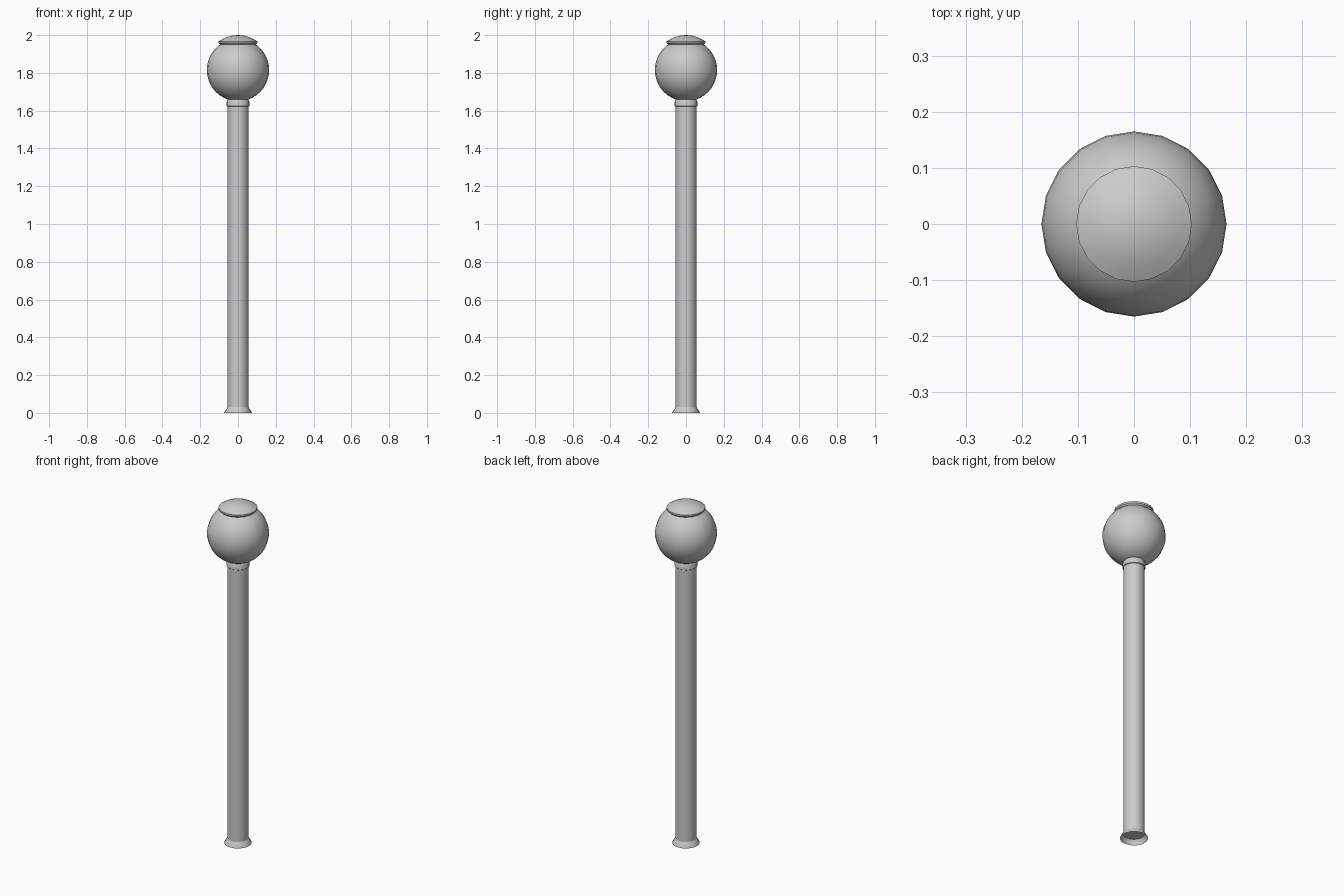
import bpy, bmesh
from math import sin, cos, pi, radians

if "Cube" in bpy.data.objects:
    bpy.data.objects.remove(bpy.data.objects["Cube"])

SIDES = 20


def lathe(name, profile, angle=35):
    """Revolve (radius, z) points around z; radius 0 closes to a pole."""
    bm = bmesh.new()
    rings = []
    for r, z in profile:
        if r == 0:
            rings.append([bm.verts.new((0, 0, z))] * SIDES)
        else:
            rings.append([bm.verts.new((r * cos(2 * pi * i / SIDES),
                                        r * sin(2 * pi * i / SIDES), z))
                          for i in range(SIDES)])
    for a, b in zip(rings, rings[1:]):
        for i in range(SIDES):
            j = (i + 1) % SIDES
            bm.faces.new(dict.fromkeys((a[i], a[j], b[j], b[i])))
    me = bpy.data.meshes.new(name)
    bm.to_mesh(me)
    bm.free()
    ob = bpy.data.objects.new(name, me)
    bpy.context.collection.objects.link(ob)
    bpy.ops.object.select_all(action='DESELECT')
    ob.select_set(True)
    bpy.context.view_layer.objects.active = ob
    bpy.ops.object.shade_smooth_by_angle(angle=radians(angle))
    return ob


# Flared foot, open underneath
lathe("base_flare", [(0.073, 0), (0.072, 0.005), (0.056, 0.03)])

# Straight post
lathe("post", [(0, 0.027), (0.056, 0.027), (0.056, 1.63)])

# Collar under the globe
lathe("collar", [(0.056, 1.622), (0.06, 1.625), (0.06, 1.647), (0.054, 1.66)])

# Globe
R, CZ, N = 0.165, 1.815, 20
globe = [(R * sin(pi * k / N) if 0 < k < N else 0, CZ - R * cos(pi * k / N))
         for k in range(N + 1)]
lathe("globe", globe)

# Domed lid on top of the globe
lathe("lid", [(0.09, 1.945), (0.102, 1.957), (0.103, 1.967), (0.08, 1.98),
              (0.055, 1.991), (0.028, 1.998), (0, 2.0)], 32)
